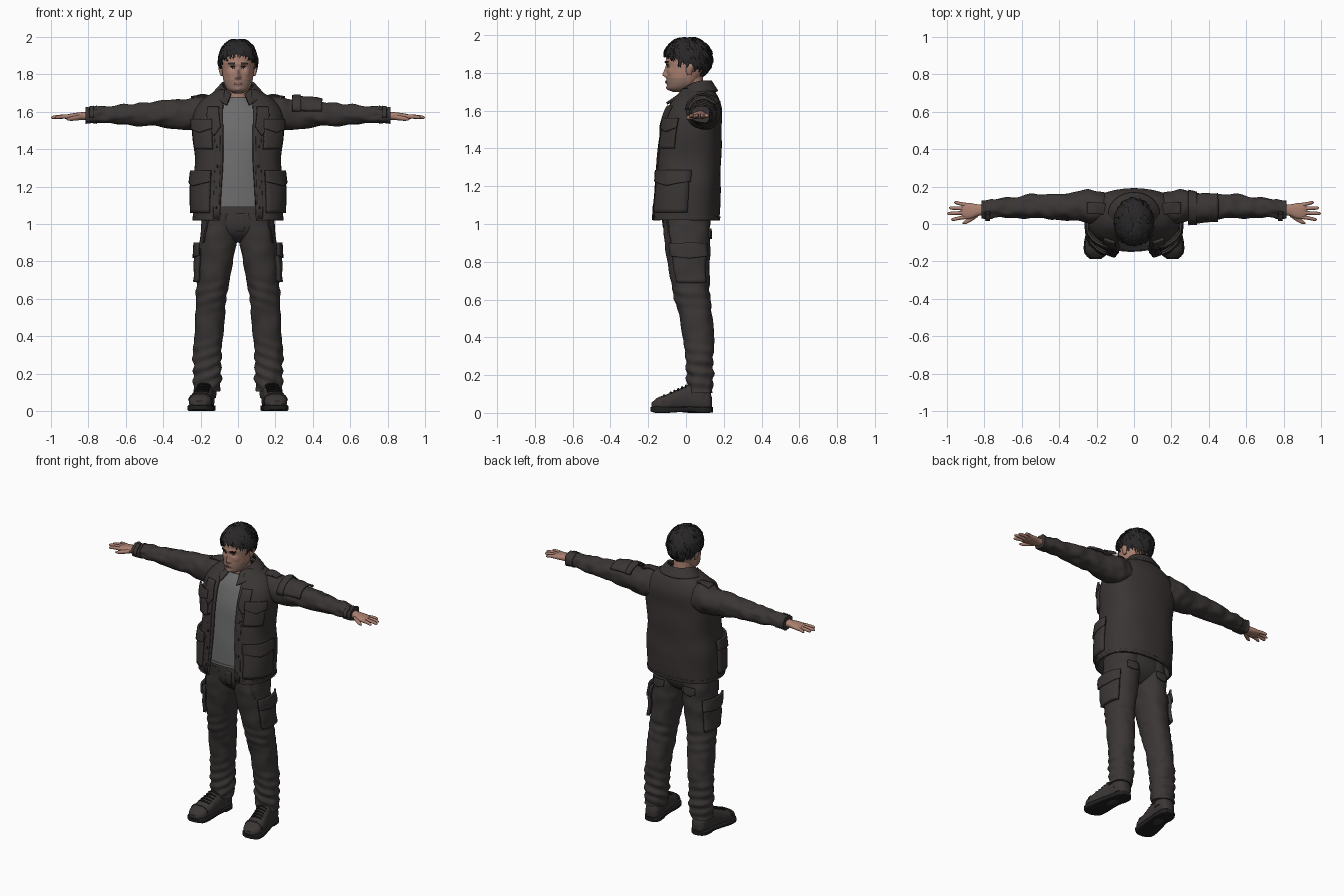
import bpy, bmesh, random
from math import sin, cos, pi, exp, radians, copysign
from mathutils import Vector, noise

random.seed(4)
if "Cube" in bpy.data.objects:
    bpy.data.objects.remove(bpy.data.objects["Cube"])


def material(name, r, g, b):
    m = bpy.data.materials.new(name)
    m.use_nodes = True
    m.diffuse_color = (r, g, b, 1)
    m.node_tree.nodes["Principled BSDF"].inputs["Base Color"].default_value = (r, g, b, 1)
    return m


JACKET = material("charcoal_jacket", .042, .036, .034)
TROUSER = material("dark_trousers", .043, .037, .036)
SHIRT = material("grey_shirt", .15, .15, .15)
SKIN = material("skin", .41, .22, .165)
STUBBLE = material("stubble", .28, .17, .135)
LIPS = material("lips", .25, .11, .09)
HAIR = material("black_hair", .022, .02, .02)
BOOT = material("boot_leather", .042, .037, .035)
SOLE = material("black_rubber", .014, .014, .014)
EYE = material("eye_white", .42, .4, .38)


def finish(name, bm, mat, mirror=False, thick=0):
    bmesh.ops.recalc_face_normals(bm, faces=bm.faces)
    me = bpy.data.meshes.new(name)
    bm.to_mesh(me)
    bm.free()
    me.materials.append(mat)
    for p in me.polygons:
        p.use_smooth = True
    me.set_sharp_from_angle(angle=radians(45))
    ob = bpy.data.objects.new(name, me)
    bpy.context.scene.collection.objects.link(ob)
    if mirror:
        ob.modifiers.new("mirror", "MIRROR").merge_threshold = .0005
    if thick:
        s = ob.modifiers.new("thickness", "SOLIDIFY")
        s.thickness, s.offset = thick, 0
    return ob


def grid(name, P, nu, nv, mat, wrap=False, **kw):
    """Surface from P(u, v); wrapped ones are tubes with closed ends."""
    bm = bmesh.new()
    n = nu if wrap else nu + 1
    rows = [[bm.verts.new(P(i / nu, j / nv)) for i in range(n)] for j in range(nv + 1)]
    for a, b in zip(rows, rows[1:]):
        for i in range(nu):
            k = (i + 1) % n
            bm.faces.new((a[i], a[k], b[k], b[i]))
    if wrap:
        bm.faces.new(rows[0])
        bm.faces.new(rows[-1])
    return finish(name, bm, mat, **kw)


def sample(rings, t):
    """Smooth interpolation of (t, c1, c2, r1, r2) sections."""
    last = len(rings) - 1
    i = max([k for k in range(last) if rings[k][0] <= t] or [0])
    a, b = rings[i], rings[i + 1]
    p, q = rings[max(i - 1, 0)], rings[min(i + 2, last)]
    h = b[0] - a[0]
    u = min(max((t - a[0]) / h, 0), 1)
    out = []
    for k in range(1, 5):
        m0 = (b[k] - p[k]) / (b[0] - p[0]) * h
        m1 = (q[k] - a[k]) / (q[0] - a[0]) * h
        out.append(a[k] + u * (m0 + u * (3 * (b[k] - a[k]) - 2 * m0 - m1
                   + u * (2 * (a[k] - b[k]) + m0 + m1))))
    return out


def surf(rings, axis="z", n=2, bump=None):
    """Point on a lofted surface at angle a (0 = front or underside) and station t."""
    def at(a, t, off=0):
        c1, c2, r1, r2 = sample(rings, t)
        off += bump(a, t) if bump else 0
        s, c = (copysign(abs(w) ** (2 / n), w) for w in (sin(a), cos(a)))
        p, q = c1 + max(r1 + off, .001) * s, c2 - max(r2 + off, .001) * c
        return {"z": (p, q, t), "x": (t, p, q), "y": (p, t, q)}[axis]
    at.ends = (rings[0][0], rings[-1][0])
    return at


def loft(name, f, mat, na=40, nt=30, t0=None, t1=None, off=0, **kw):
    t0 = f.ends[0] if t0 is None else t0
    t1 = f.ends[1] if t1 is None else t1
    return grid(name, lambda u, v: f(2 * pi * u, t0 + (t1 - t0) * v, off), na, nt, mat, wrap=True, **kw)


def patch(name, f, a0, a1, t0, t1, mat, off=.01, thick=.012, point=0, lean=0, mirror=True):
    """Panel lying on a surface; point gives a pointed lower edge, lean slants it."""
    def P(u, v):
        t = t0 + (t1 - t0) * v - point * (1 - v) * (1 - abs(2 * u - 1))
        return f(a0 + (a1 - a0) * u + lean * v, t, off)
    return grid(name, P, 10, 10, mat, thick=thick, mirror=mirror)


def folds(scale, amp):
    return lambda a, t: amp * noise.noise(Vector((sin(a) * 1.5, cos(a) * 1.5, t * scale)))


# Trousers
def leg_folds(a, t):
    low = max(0, 1 - abs(t - .2) / .22) + .5 * max(0, 1 - abs(t - .62) / .12)
    return .006 * low * sin(t * 105 + 1.6 * sin(a + 1) + 2 * a) + folds(14, .007)(a, t)


leg = surf([(.105, .167, .075, .07, .066), (.2, .165, .073, .074, .07), (.35, .16, .07, .077, .078),
            (.5, .15, .052, .08, .088), (.65, .137, .028, .083, .098), (.8, .118, .012, .093, .113),
            (.93, .106, .005, .1, .123), (1.06, .095, 0, .095, .12)], n=2.2, bump=leg_folds)
loft("trouser_legs", leg, TROUSER, 48, 90, mirror=True)
hips = surf([(.9, 0, .005, .05, .05), (.94, 0, .005, .15, .1), (1, 0, .005, .19, .124),
             (1.12, 0, .005, .185, .12)], n=2.3)
loft("trouser_hips", hips, TROUSER, 48, 16)
loft("waistband", hips, TROUSER, 48, 3, 1.055, 1.1, .006)
patch("trouser_fly", hips, -.02, .14, .96, 1.055, TROUSER, .003, .006, mirror=False)
patch("cargo_pockets", leg, .95, 2.3, .69, .87, TROUSER, .014, .02)
patch("cargo_pocket_flaps", leg, .9, 2.35, .83, .9, TROUSER, .026, .012, .012)
patch("hip_pocket_seams", leg, .75, .85, .9, 1.02, TROUSER, .003, .005, lean=-.15)
patch("back_pocket_flaps", leg, 2.7, 3.4, .93, .975, TROUSER, .006, .008, .01)

# Boots
upper = surf([(-.182, .205, .036, .028, .018), (-.15, .203, .045, .056, .036), (-.1, .2, .052, .061, .047),
              (-.04, .19, .065, .056, .06), (.02, .18, .075, .052, .075), (.08, .174, .075, .05, .075),
              (.125, .172, .06, .042, .055), (.138, .172, .05, .02, .03)], "y", 2.4)
loft("boot_uppers", upper, BOOT, 32, 30, mirror=True)
sole = surf([(-.188, .206, .019, .028, .011), (-.16, .204, .017, .06, .017), (-.1, .2, .016, .067, .016),
             (-.02, .19, .019, .06, .014), (.04, .18, .019, .056, .014), (.06, .178, .016, .057, .016),
             (.12, .174, .016, .051, .016), (.142, .173, .017, .025, .014)], "y", 6)
loft("boot_soles", sole, SOLE, 40, 24, mirror=True)
shaft = surf([(.07, .172, .075, .055, .058), (.2, .168, .075, .058, .056)])
loft("boot_shafts", shaft, BOOT, 28, 4, mirror=True)
for k in range(5):
    y = -.085 + k * .02
    patch("boot_lace_%d" % k, upper, pi - .55, pi + .55, y, y + .008, SOLE, .003, .007, lean=.1)
patch("toe_cap_seams", upper, 1.7, 4.5, -.122, -.114, BOOT, .002, .006)

# Shirt
shirt = surf([(1.09, 0, 0, .2, .148), (1.2, 0, .005, .2, .145), (1.35, 0, .012, .19, .143),
              (1.5, 0, .027, .19, .138), (1.6, 0, .042, .17, .122), (1.65, 0, .045, .11, .095),
              (1.675, 0, .045, .074, .075)], n=2.4, bump=folds(7, .006))
loft("shirt", shirt, SHIRT, 56, 40)
loft("shirt_hem", shirt, SHIRT, 56, 3, 1.092, 1.108, .003)
loft("shirt_neckband", shirt, SHIRT, 56, 3, 1.66, 1.676, .004)

# Jacket shell with an open front
coat = surf([(1.02, 0, -.005, .237, .172), (1.2, 0, .005, .237, .172), (1.35, 0, .013, .224, .166),
             (1.5, 0, .026, .234, .158), (1.6, 0, .04, .228, .143), (1.66, 0, .053, .19, .113),
             (1.69, 0, .057, .145, .094), (1.715, 0, .055, .098, .08)], n=2.5, bump=folds(6, .007))


def jacket_shell(u, v):
    t = 1.02 + .695 * v
    gap = .098 - .024 * v
    a0 = (gap / sample([(1.02, .237, 0, 0, 0), (1.5, .234, 0, 0, 0), (1.66, .19, 0, 0, 0),
                        (1.715, .098, 0, 0, 0)], t)[0]) ** 1.25
    return coat(a0 + (pi - a0) * u, t)


grid("jacket_body", jacket_shell, 40, 60, JACKET, mirror=True, thick=.014)
patch("jacket_hem", coat, .36, pi, 1.02, 1.04, JACKET, .007, .008)
patch("jacket_plackets", coat, .34, .48, 1.03, 1.56, JACKET, .007, .008, lean=-.02)
patch("chest_pockets", coat, .52, 1.2, 1.4, 1.55, JACKET, .013, .016)
patch("chest_pocket_flaps", coat, .49, 1.23, 1.51, 1.56, JACKET, .023, .012, .022)
patch("lower_pockets", coat, .56, 1.6, 1.06, 1.27, JACKET, .013, .018)
patch("lower_pocket_flaps", coat, .53, 1.63, 1.225, 1.285, JACKET, .024, .012, .022)
patch("lapels", coat, .3, .62, 1.52, 1.625, JACKET, .014, .012, .05, .06)
for k in range(4):
    z = 1.08 + .11 * k
    patch("placket_button_%d" % k, coat, .385, .42, z, z + .014, SOLE, .012, .006)


def collar(u, v):
    a = .45 + (pi - .45) * u
    c = cos(a)
    z = 1.757 - .055 * v - .075 * ((1 + c) / 2) ** 3
    return ((.084 + .05 * v) * sin(a), .05 - (.08 + .035 * v + .06 * v * max(0, c)) * c, z)


grid("jacket_collar", collar, 30, 8, JACKET, mirror=True, thick=.013)

# Sleeves
sleeve = surf([(.13, .085, 1.585, .075, .085), (.22, .09, 1.59, .09, .092), (.3, .092, 1.586, .08, .08),
               (.42, .093, 1.587, .07, .069), (.55, .092, 1.586, .063, .057), (.68, .086, 1.583, .054, .048),
               (.78, .08, 1.581, .046, .04), (.815, .08, 1.58, .046, .04)], "x", 2.1, folds(16, .011))
loft("sleeves", sleeve, JACKET, 40, 80, mirror=True)
loft("cuffs", sleeve, JACKET, 40, 6, .755, .815, .005, mirror=True)
patch("cuff_straps", sleeve, 3.4, 4.9, .77, .795, JACKET, .009, .008)
patch("shoulder_straps", sleeve, 2.9, 3.5, .15, .25, JACKET, .006, .008)
patch("sleeve_pocket", sleeve, 2.2, 4.5, .31, .45, JACKET, .011, .014, mirror=False)
patch("sleeve_pocket_flap", sleeve, 2.15, 4.55, .29, .335, JACKET, .02, .01, mirror=False)

# Hands
palm = surf([(.79, .077, 1.578, .028, .024), (.835, .074, 1.577, .031, .021), (.87, .07, 1.575, .041, .019),
             (.905, .07, 1.573, .043, .015), (.922, .07, 1.572, .034, .009)], "x", 2.4)
loft("palms", palm, SKIN, 24, 14, mirror=True)
for name, y0, y1, tip in (("index", .038, .024, .978), ("middle", .06, .056, 1), ("ring", .082, .086, .99),
                          ("little", .102, .115, .962)):
    m = (.895 + tip) / 2
    finger = surf([(.895, y0, 1.573, .011, .012), (m, (y0 + y1) / 2, 1.574, .0095, .0105),
                   (tip - .008, y1, 1.57, .008, .008), (tip, y1, 1.569, .002, .002)], "x")
    loft(name + "_fingers", finger, SKIN, 12, 14, mirror=True)
thumb = surf([(.835, .055, 1.572, .018, .015), (.87, .03, 1.566, .016, .013), (.9, .012, 1.562, .012, .01),
              (.918, .004, 1.56, .003, .003)], "x")
loft("thumbs", thumb, SKIN, 14, 12, mirror=True)


# Head with sculpted nose, brows, sockets, lips and chin
def face(a, z):
    a = (a + pi) % (2 * pi) - pi

    def g(a0, z0, wa, wz):
        return exp(-((abs(a) - a0) / wa) ** 2 - ((z - z0) / wz) ** 2)
    nose = .017 * g(0, 1.788, .13, .013) + .014 * g(0, 1.808, .085, .022) + .006 * g(.13, 1.782, .07, .008)
    return (nose + .005 * g(.3, 1.856, .3, .01) - .009 * g(.33, 1.835, .17, .013) + .004 * g(.6, 1.805, .2, .02)
            + .006 * g(0, 1.752, .25, .011) + .007 * g(0, 1.718, .22, .012))


head = surf([(1.698, 0, -.04, .02, .025), (1.712, 0, -.036, .05, .058), (1.74, 0, -.022, .07, .078),
             (1.78, 0, -.008, .08, .092), (1.82, 0, .003, .085, .106), (1.87, 0, .008, .088, .114),
             (1.92, 0, .01, .083, .108), (1.955, 0, .01, .058, .075), (1.97, 0, .01, .02, .03)], n=2.1, bump=face)
skull = loft("head", head, SKIN, 128, 80)
skull.data.materials.append(STUBBLE)
for p in skull.data.polygons:
    if p.center.z < 1.772 and p.center.y < 0:
        p.material_index = 1
neck = surf([(1.6, 0, .045, .075, .07), (1.68, 0, .035, .062, .062), (1.78, 0, .025, .06, .064)])
loft("neck", neck, SKIN, 32, 10)
patch("eyes", head, .23, .44, 1.829, 1.839, EYE, .002, .004)
patch("irises", head, .3, .375, 1.829, 1.84, HAIR, .004, .004)
patch("upper_eyelids", head, .2, .47, 1.839, 1.843, HAIR, .003, .005)
patch("eyebrows", head, .16, .56, 1.854, 1.862, HAIR, .002, .005)
patch("upper_lip", head, -.24, .24, 1.753, 1.758, LIPS, .002, .004, mirror=False)
patch("lower_lip", head, -.2, .2, 1.744, 1.751, LIPS, .002, .004, mirror=False)
ear = surf([(1.79, .086, .018, .005, .01), (1.805, .089, .017, .009, .016), (1.835, .093, .022, .012, .021),
            (1.85, .094, .024, .006, .012)])
loft("ears", ear, SKIN, 18, 10, mirror=True)


# Hair: a close cap below layered tapering locks
def hairline(phi):
    return 1.3 + 1.3 * (1 - cos(phi)) / 2


def scalp(phi, th, r=1):
    return Vector((.098 * r * sin(th) * sin(phi), .01 - .122 * r * sin(th) * cos(phi), 1.875 + .108 * r * cos(th)))


grid("hair_cap", lambda u, v: scalp(2 * pi * u, .02 + hairline(2 * pi * u) * .97 * v), 48, 20, HAIR, wrap=False)
bm = bmesh.new()
for k in range(420):
    phi = random.uniform(0, 2 * pi)
    th0 = hairline(phi) * random.uniform(.03, .82)
    th1 = min(th0 + random.uniform(.45, .75), hairline(phi) + random.uniform(.02, .25))
    width, swirl = random.uniform(.007, .013), random.uniform(-.25, .35)
    lift = random.uniform(.05, .12)
    prev = None
    for j in range(6):
        s = j / 5
        ph, th = phi + swirl * s, th0 + (th1 - th0) * s
        c = scalp(ph, th, 1 + lift * sin(s * 2.3))
        out = (c - Vector((0, .01, 1.875))).normalized()
        side = Vector((cos(ph), sin(ph), 0)) * width * (1.02 - s) ** .6
        ring = [bm.verts.new(q) for q in (c - side, c + out * .004 * (1 - s), c + side, c - out * .006)]
        if prev:
            for i in range(4):
                bm.faces.new((prev[i], prev[(i + 1) % 4], ring[(i + 1) % 4], ring[i]))
        prev = ring
finish("hair_locks", bm, HAIR)
